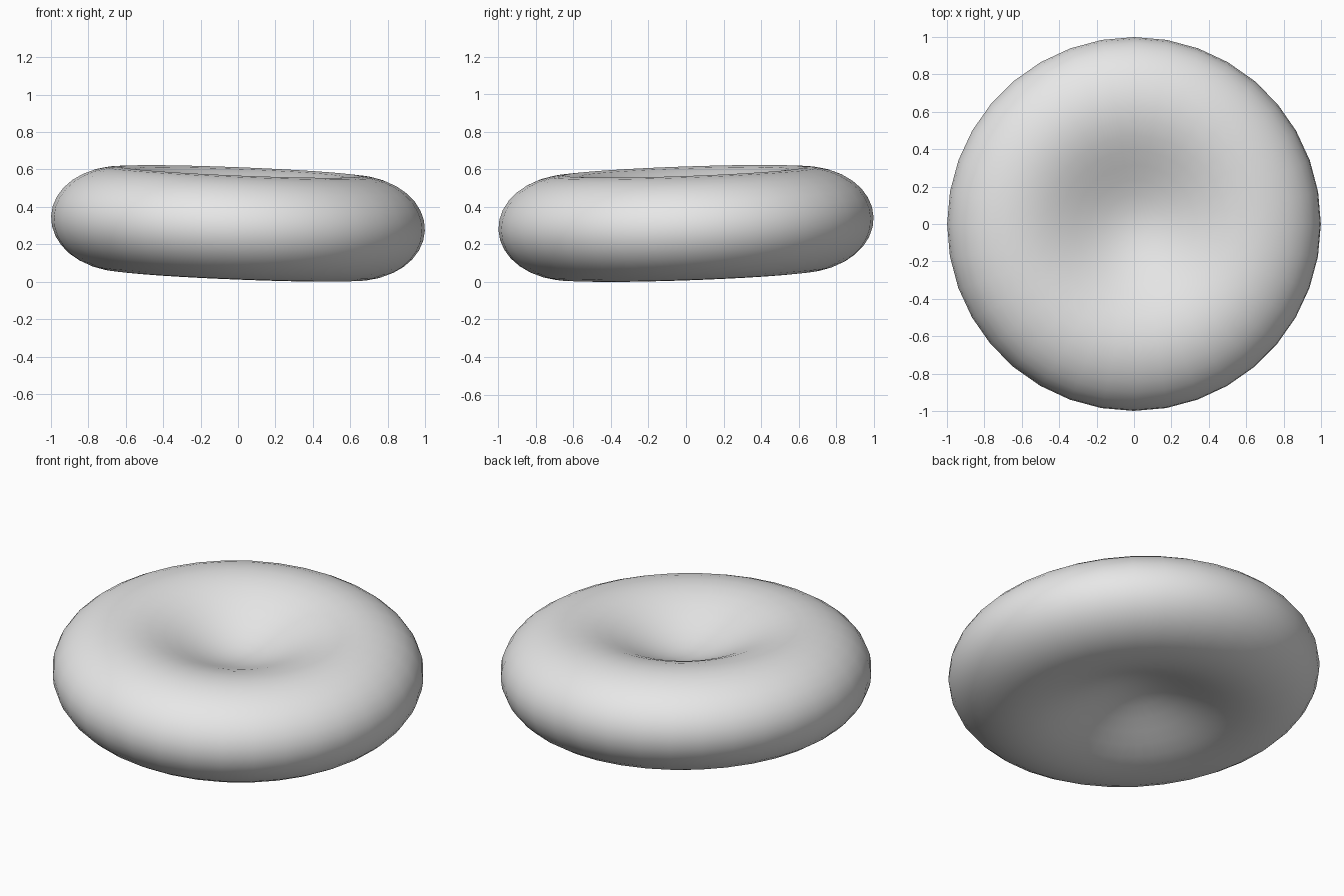
import bpy, bmesh
from math import pi, cos, sin
from mathutils import Euler, Matrix, Vector

if "Cube" in bpy.data.objects:
    bpy.data.objects.remove(bpy.data.objects["Cube"], do_unlink=True)

SEGMENTS = 36
RIM = 0.64        # radius of the highest ring
THICK = 0.278     # half thickness at that ring
CENTRE = 0.10     # half thickness in the middle of the dimple

# Light grey material
grey = bpy.data.materials.new("light_grey")
grey.use_nodes = True
colour = (0.8, 0.8, 0.8, 1)
grey.diffuse_color = colour
grey.node_tree.nodes["Principled BSDF"].inputs["Base Color"].default_value = colour

# Half profile: cosine dimple, then a rounded outer edge
dimple = [(RIM * i / 8, CENTRE + (THICK - CENTRE) * (1 - cos(pi * i / 8)) / 2)
          for i in range(9)]
edge = [(RIM + (1 - RIM) * sin(a), THICK * cos(a))
        for a in (pi / 2 * i / 8 for i in range(1, 9))]
upper = dimple + edge
lower = [(r, -z) for r, z in reversed(upper[:-1])]
profile = upper + lower

# Revolve the profile into a closed disc with a dimple on both sides
bm = bmesh.new()
verts = [bm.verts.new((r, 0, z)) for r, z in profile]
edges = [bm.edges.new(pair) for pair in zip(verts, verts[1:])]
bmesh.ops.spin(bm, geom=verts + edges, cent=(0, 0, 0), axis=(0, 0, 1),
               angle=2 * pi, steps=SEGMENTS, use_duplicate=False)
bmesh.ops.remove_doubles(bm, verts=bm.verts, dist=0.001)
bmesh.ops.recalc_face_normals(bm, faces=bm.faces)

# Slight tilt, then rest on the ground
bm.transform(Euler((0.035, 0.04, 0)).to_matrix().to_4x4())
lowest = min(v.co.z for v in bm.verts)
bm.transform(Matrix.Translation(Vector((0, 0, -lowest))))
for face in bm.faces:
    face.smooth = True

mesh = bpy.data.meshes.new("dimpled_disc")
bm.to_mesh(mesh)
bm.free()
mesh.materials.append(grey)
disc = bpy.data.objects.new("dimpled_disc", mesh)
bpy.context.collection.objects.link(disc)
